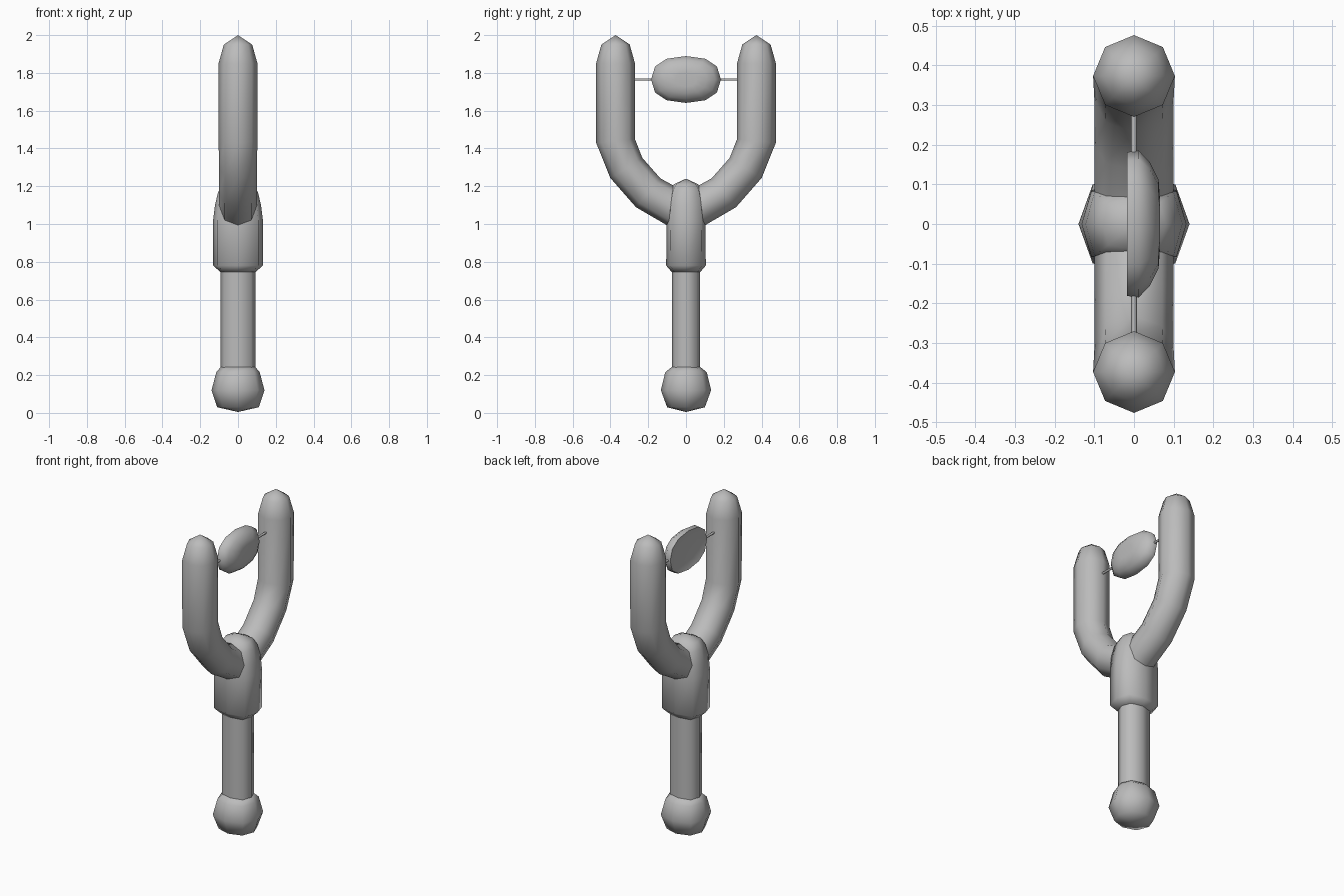
import bpy, bmesh
from math import sin, cos, tau, radians
from mathutils import Vector

cube = bpy.data.objects.get("Cube")
if cube:
    bpy.data.objects.remove(cube, do_unlink=True)

grey = bpy.data.materials.new("plain grey")
grey.use_nodes = True
colour = (0.5, 0.5, 0.5, 1)
grey.diffuse_color = colour
grey.node_tree.nodes["Principled BSDF"].inputs["Base Color"].default_value = colour


def loft(name, rings):
    """Skin a list of equal-sized rings of points and cap both ends."""
    bm = bmesh.new()
    loops = [[bm.verts.new(p) for p in ring] for ring in rings]
    for a, b in zip(loops, loops[1:]):
        for i in range(len(a)):
            j = (i + 1) % len(a)
            bm.faces.new((a[i], a[j], b[j], b[i]))
    bm.faces.new(loops[0])
    bm.faces.new(loops[-1])
    bmesh.ops.remove_doubles(bm, verts=bm.verts, dist=0.0005)
    bmesh.ops.recalc_face_normals(bm, faces=bm.faces)
    mesh = bpy.data.meshes.new(name)
    bm.to_mesh(mesh)
    bm.free()
    mesh.materials.append(grey)
    obj = bpy.data.objects.new(name, mesh)
    bpy.context.collection.objects.link(obj)
    bpy.ops.object.select_all(action='DESELECT')
    obj.select_set(True)
    bpy.context.view_layer.objects.active = obj
    bpy.ops.object.shade_smooth_by_angle(angle=radians(65))
    return obj


def ellipse(centre, u, v, sides=8, power=1.0):
    """Ring around a centre; a power below one squares off the corners."""
    def soft(t):
        return (abs(t) ** power) * (1 if t > 0 else -1) if abs(t) > 1e-6 else 0
    return [Vector(centre) + Vector(u) * soft(cos(tau * i / sides))
            + Vector(v) * soft(sin(tau * i / sides)) for i in range(sides)]


def column(name, profile, power=1.0):
    """Upright part from (height, half width, half depth) steps."""
    return loft(name, [ellipse((0, 0, z), (rx, 0, 0), (0, ry, 0), 8, power)
                       for z, rx, ry in profile])


# Handle with its rounded pommel and the thicker collar
column("handle", [(0.15, 0.092, 0.075), (0.78, 0.092, 0.075)], 0.8)
column("pommel", [(0.005, 0, 0), (0.03, 0.11, 0.1), (0.12, 0.14, 0.133),
                  (0.215, 0.115, 0.11), (0.245, 0.09, 0.073)], 0.85)
column("collar", [(0.745, 0.092, 0.075), (0.78, 0.132, 0.105),
                  (1.02, 0.132, 0.102), (1.1, 0.122, 0.1),
                  (1.17, 0.105, 0.085), (1.21, 0.08, 0.065),
                  (1.24, 0, 0)], 0.6)

# Forked prongs: mitred tubes with pointed, rounded tips
path = [(0, 1.05), (0.085, 1.1), (0.2, 1.165), (0.316, 1.297),
        (0.373, 1.44), (0.373, 1.85), (0.373, 1.95), (0.373, 2.0)]
radii = [0.1, 0.1, 0.1, 0.1, 0.103, 0.103, 0.075, 0]
for side, label in ((1, "back"), (-1, "front")):
    pts = [Vector((0, side * y, z)) for y, z in path]
    rings = []
    for i, p in enumerate(pts):
        along = (pts[min(i + 1, len(pts) - 1)] - pts[max(i - 1, 0)])
        if i >= 5:
            along = Vector((0, 0, 1))
        across = along.normalized().cross(Vector((1, 0, 0)))
        rings.append(ellipse(p, (radii[i], 0, 0), across * radii[i]))
    loft(label + "_prong", rings)

    # Thin band from the prong to the pouch
    loft(label + "_band", [ellipse((0, side * y, 1.765), (0.007, 0, 0), (0, 0, 0.007), 6)
                           for y in (0.15, 0.3)])

# Pouch: shallow oval pad, bulging towards the left side
steps = [(-0.006, 0.5), (-0.012, 0.85), (-0.018, 0.98), (0.012, 1.0),
         (0.04, 0.84), (0.062, 0.6), (0.066, 0.3)]
loft("pouch", [ellipse((x, 0, 1.765), (0, 0.185 * s, 0), (0, 0, 0.124 * s), 12, 0.85)
               for x, s in steps])
